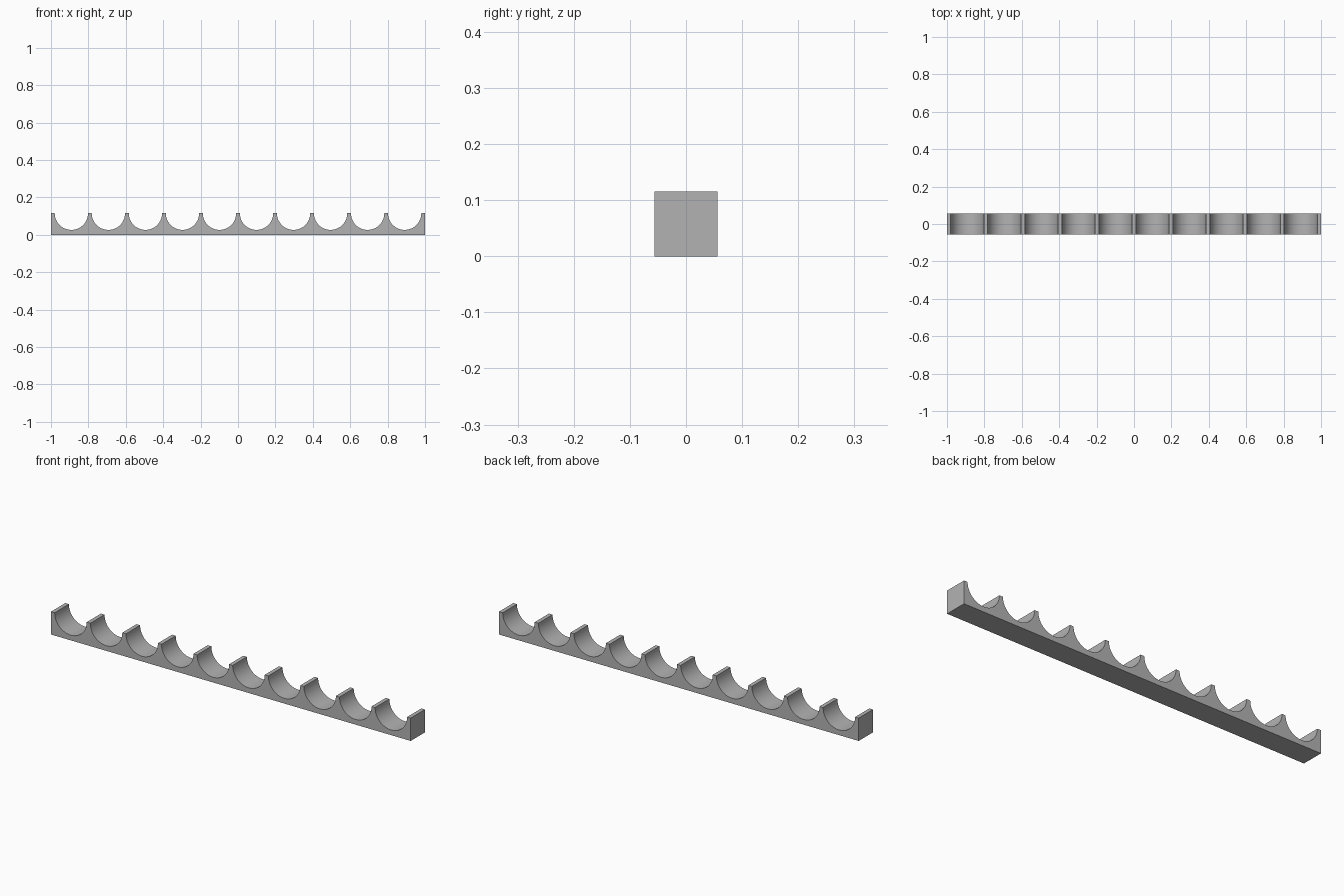
import bpy, bmesh, math

cube = bpy.data.objects.get("Cube")
if cube:
    bpy.data.objects.remove(cube, do_unlink=True)

LENGTH, DEPTH, HEIGHT = 2.0, 0.113, 0.115
COUNT, RADIUS, STEPS = 10, 0.089, 32
WALL = (LENGTH - COUNT * 2 * RADIUS) / (COUNT + 1)

grey = bpy.data.materials.new("plain grey")
grey.use_nodes = True
colour = (0.45, 0.45, 0.45, 1)
grey.diffuse_color = colour
grey.node_tree.nodes["Principled BSDF"].inputs["Base Color"].default_value = colour

# Side profile: flat base, with a row of half-round cradles along the top
half = LENGTH / 2
profile = [(half, 0), (half, HEIGHT)]
for i in reversed(range(COUNT)):
    centre = -half + WALL + RADIUS + i * (2 * RADIUS + WALL)
    for s in range(STEPS + 1):
        a = math.pi * s / STEPS
        profile.append((centre + RADIUS * math.cos(a), HEIGHT - RADIUS * math.sin(a)))
profile += [(-half, HEIGHT), (-half, 0)]

# Extrude the profile through the depth of the rack
bm = bmesh.new()
face = bm.faces.new([bm.verts.new((x, -DEPTH / 2, z)) for x, z in profile])
extruded = bmesh.ops.extrude_face_region(bm, geom=[face], use_keep_orig=True)
moved = [g for g in extruded["geom"] if isinstance(g, bmesh.types.BMVert)]
bmesh.ops.translate(bm, verts=moved, vec=(0, DEPTH, 0))
bmesh.ops.recalc_face_normals(bm, faces=bm.faces)
mesh = bpy.data.meshes.new("cradle_rack")
bm.to_mesh(mesh)
bm.free()
mesh.materials.append(grey)

rack = bpy.data.objects.new("cradle_rack", mesh)
bpy.context.collection.objects.link(rack)
bpy.context.view_layer.objects.active = rack
rack.select_set(True)
bpy.ops.object.shade_smooth_by_angle(angle=math.radians(30))
